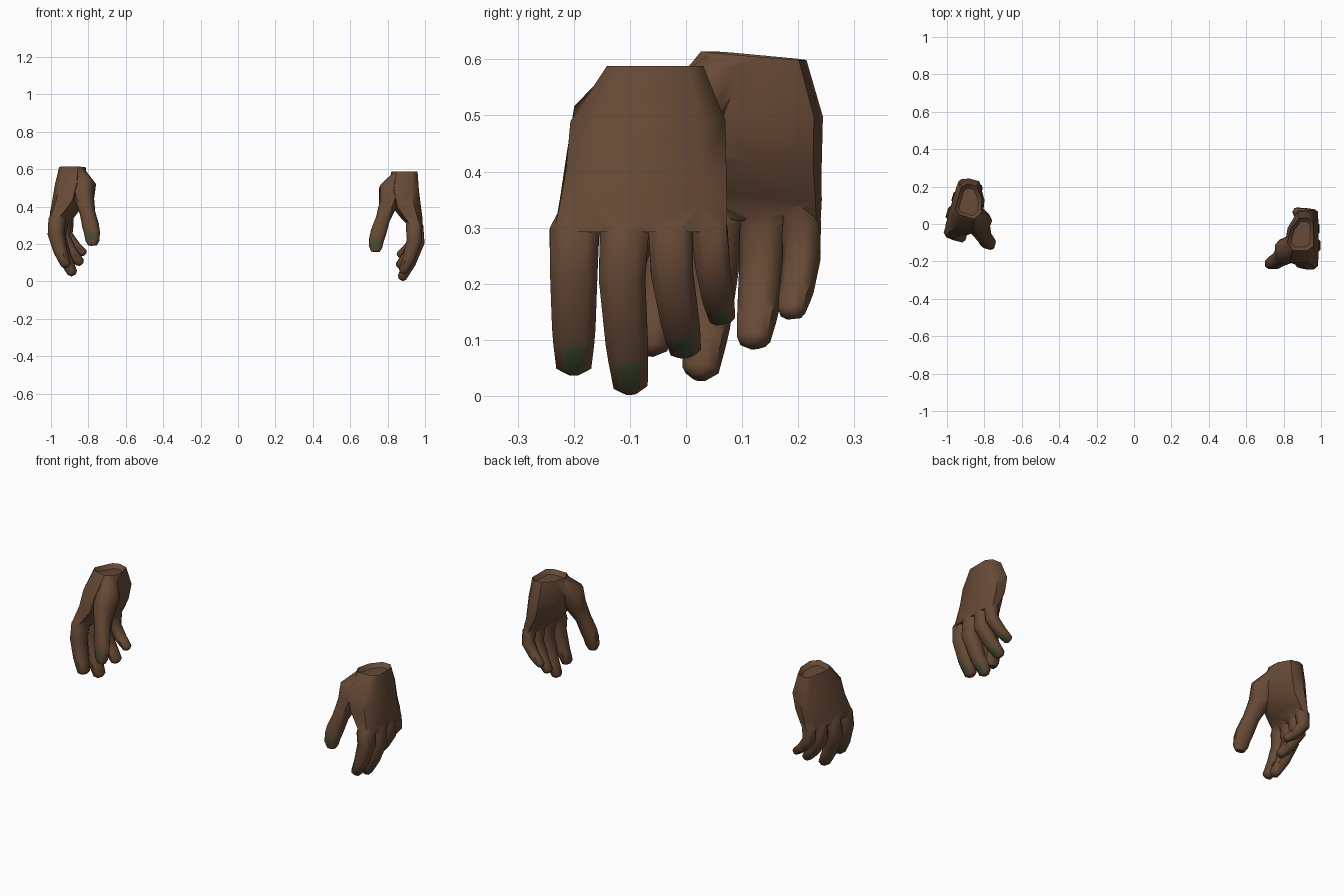
import bpy, bmesh
from mathutils import Vector, Matrix

cube = bpy.data.objects.get("Cube")
if cube:
    bpy.data.objects.remove(cube, do_unlink=True)


def material(name, color):
    m = bpy.data.materials.new(name)
    m.use_nodes = True
    m.diffuse_color = color
    bsdf = m.node_tree.nodes["Principled BSDF"]
    bsdf.inputs["Base Color"].default_value = color
    bsdf.inputs["Roughness"].default_value = 0.8
    return m


SKIN = material("brown skin", (0.136, 0.069, 0.037, 1))
NAIL = material("green nail", (0.063, 0.088, 0.036, 1))

# Cross-sections as (across, outward) corners, starting with the outer facet
DIGIT = [(-0.55, 1), (0.55, 1), (1, 0.5), (1, -0.5), (0.5, -1), (-0.5, -1), (-1, -0.5), (-1, 0.5)]
PALM = [(-0.68, 1), (0.7, 1), (1, 0.55), (1, -0.6), (0.5, -1), (-0.35, -0.75), (-1, -0.1), (-1, 0.6)]
DOWN = Vector((0, 0, -1))
FINGER_OUT = Vector((1, 0, 0))
THUMB_OUT = Vector((0, -1, 0))


def loft(name, sections, out_hint, outline=DIGIT, nail=None, level=False):
    """Closed tube; sections hold (centre, half width, half depth)."""
    bm = bmesh.new()
    rings = []
    pts = [Vector(s[0]) for s in sections]
    last = len(pts) - 1
    for i, (_, w, d) in enumerate(sections):
        tangent = DOWN if level else (pts[min(i + 1, last)] - pts[max(i - 1, 0)]).normalized()
        across = tangent.cross(out_hint).normalized()
        out = across.cross(tangent)
        rings.append([bm.verts.new(pts[i] + across * u * w + out * v * d) for u, v in outline])
    for i in range(last):
        for j in range(8):
            k = (j + 1) % 8
            face = bm.faces.new((rings[i][j], rings[i][k], rings[i + 1][k], rings[i + 1][j]))
            # The nail is the outer facet of one segment
            face.material_index = int(i == nail and j == 0)
    bm.faces.new(rings[0])
    bm.faces.new(rings[-1])
    bmesh.ops.recalc_face_normals(bm, faces=bm.faces)
    mesh = bpy.data.meshes.new(name)
    bm.to_mesh(mesh)
    bm.free()
    mesh.materials.append(SKIN)
    mesh.materials.append(NAIL)
    obj = bpy.data.objects.new(name, mesh)
    bpy.context.collection.objects.link(obj)
    return obj


def finger(name, knuckle, middle_joint, end_joint, tip, w):
    """Four joints become a curled finger with a nail near the tip."""
    k, m, e, t = (Vector(p) for p in (knuckle, middle_joint, end_joint, tip))
    # The root is buried in the palm, leaning towards its middle
    root = k + Vector((-0.015, (-0.08 - k.y) * 0.2, 0.06))
    return loft(name, [
        (root, w * 0.8, w * 0.6),
        (k, w, w * 0.95),
        (m, w * 0.95, w * 0.92),
        (e, w * 0.87, w * 0.75),
        (e.lerp(t, 0.32), w * 0.82, w * 0.68),
        (e.lerp(t, 0.86), w * 0.7, w * 0.55),
        (t, w * 0.3, w * 0.3),
    ], FINGER_OUT, nail=4)


palm = loft("palm", [
    ((0.89, -0.055, 0.588), 0.086, 0.07),
    ((0.884, -0.068, 0.49), 0.138, 0.083),
    ((0.90, -0.071, 0.40), 0.143, 0.078),
    ((0.928, -0.076, 0.34), 0.149, 0.058),
    ((0.95, -0.082, 0.292), 0.154, 0.036),
], FINGER_OUT, PALM, level=True)

digits = [
    finger("index_finger", (0.94, -0.199, 0.29), (0.943, -0.2, 0.22),
           (0.915, -0.2, 0.125), (0.878, -0.2, 0.042), 0.0445),
    finger("middle_finger", (0.95, -0.11, 0.29), (0.958, -0.114, 0.21),
           (0.918, -0.106, 0.1), (0.87, -0.098, 0.008), 0.0435),
    finger("ring_finger", (0.952, -0.027, 0.29), (0.957, -0.025, 0.22),
           (0.91, -0.012, 0.14), (0.855, 0, 0.075), 0.0395),
    finger("little_finger", (0.953, 0.042, 0.295), (0.955, 0.047, 0.235),
           (0.91, 0.056, 0.18), (0.855, 0.065, 0.135), 0.0325),
    # Thumb, swelling out of the heel of the palm
    loft("thumb", [
        ((0.865, -0.10, 0.545), 0.05, 0.045),
        ((0.815, -0.142, 0.48), 0.063, 0.062),
        ((0.802, -0.163, 0.41), 0.047, 0.052),
        ((0.775, -0.188, 0.335), 0.038, 0.038),
        ((0.752, -0.203, 0.265), 0.042, 0.035),
        ((0.741, -0.21, 0.225), 0.04, 0.031),
        ((0.736, -0.214, 0.182), 0.035, 0.026),
        ((0.735, -0.215, 0.158), 0.022, 0.017),
    ], THUMB_OUT, nail=5),
]

# Fuse the parts into one skin, then dish the wrist end
for digit in digits:
    union = palm.modifiers.new("join", "BOOLEAN")
    union.operation = "UNION"
    union.solver = "EXACT"
    union.object = digit
bpy.context.view_layer.update()
hand = bpy.data.meshes.new_from_object(palm.evaluated_get(bpy.context.evaluated_depsgraph_get()))
for part in [palm] + digits:
    bpy.data.objects.remove(part, do_unlink=True)
bm = bmesh.new()
bm.from_mesh(hand)
wrist_cap = [f for f in bm.faces if f.normal.z > 0.95 and f.calc_center_median().z > 0.58]
bmesh.ops.inset_region(bm, faces=wrist_cap, thickness=0.02, depth=-0.022)
bm.to_mesh(hand)
bm.free()

# The second hand is a mirrored copy, tipped back and turned a little
pivot = Vector((-0.9, 0.06, 0))
mirrored = hand.copy()
mirrored.transform(Matrix.Translation(pivot)
                   @ Matrix.Rotation(-0.28, 4, "Z") @ Matrix.Translation(-pivot)
                   @ Matrix.Translation((0, 0.128, 0.016))
                   @ Matrix.Rotation(-0.09, 4, "X") @ Matrix.Scale(-1, 4, (1, 0, 0)))
mirrored.flip_normals()

for name, mesh in (("left_hand", hand), ("right_hand", mirrored)):
    obj = bpy.data.objects.new(name, mesh)
    bpy.context.collection.objects.link(obj)
    bpy.ops.object.select_all(action="DESELECT")
    obj.select_set(True)
    bpy.context.view_layer.objects.active = obj
    bpy.ops.object.shade_smooth_by_angle(angle=0.85)
